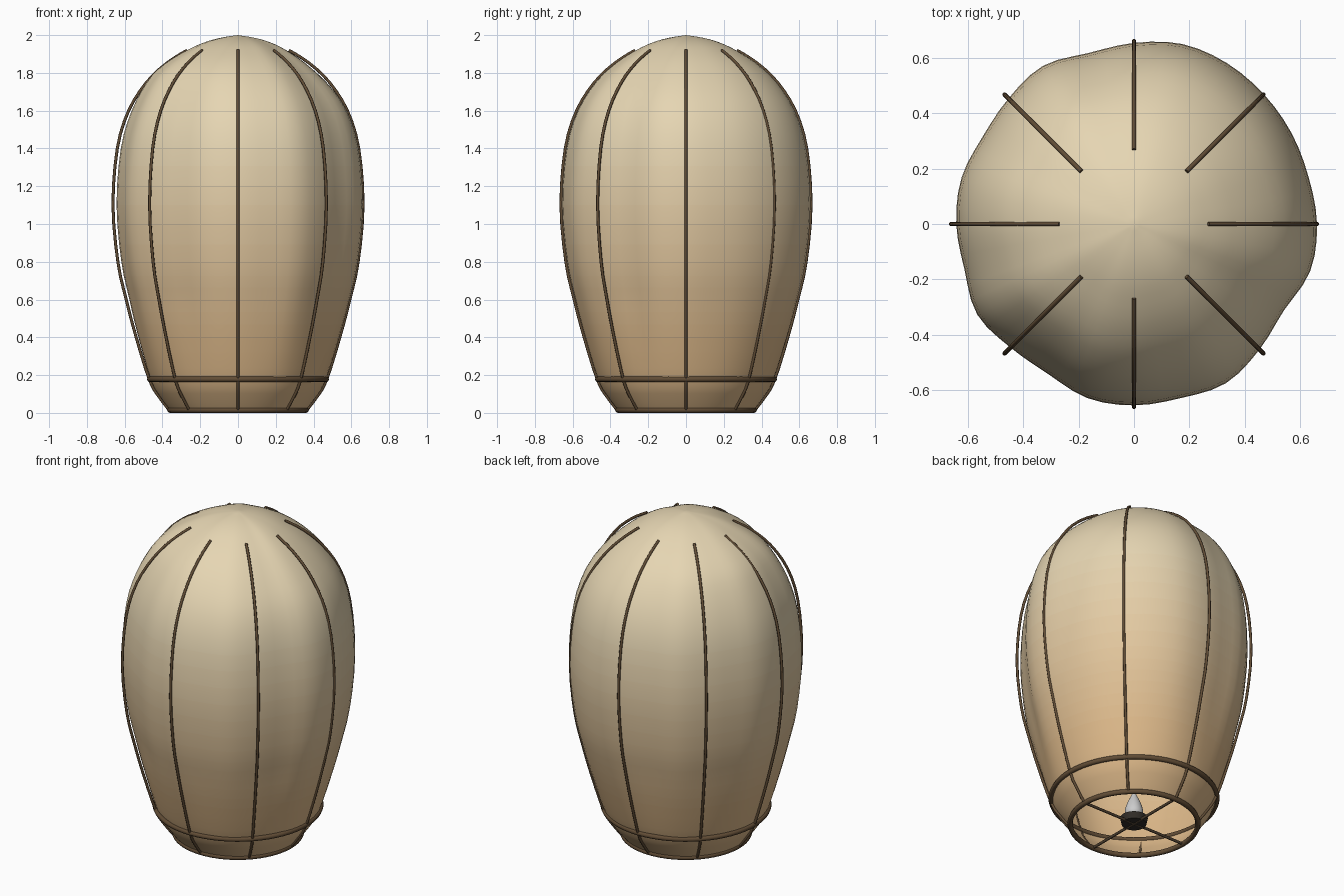
import bpy, bmesh, math
from mathutils import Vector

if "Cube" in bpy.data.objects:
    bpy.data.objects.remove(bpy.data.objects["Cube"])

# (height, radius) outline shared by the paper and the ribs
PROFILE = [(0.015, 0.36), (0.08, 0.41), (0.17, 0.463), (0.4, 0.535), (0.6, 0.588),
           (0.8, 0.632), (1.1, 0.658), (1.4, 0.635), (1.6, 0.575), (1.75, 0.48),
           (1.85, 0.375), (1.92, 0.265), (1.96, 0.18), (1.985, 0.095), (2.0, 0.0)]
# paper radius every 15 degrees at the widest height
OUTLINE = [.662, .654, .658, .664, .672, .674, .655, .64, .66, .642, .632, .646,
           .643, .635, .655, .632, .625, .652, .656, .652, .665, .642, .626, .66]


def spline(p0, p1, p2, p3, t):
    return 0.5 * (2 * p1 + (p2 - p0) * t + (2 * p0 - 5 * p1 + 4 * p2 - p3) * t * t
                  + (3 * p1 - p0 - 3 * p2 + p3) * t ** 3)


def smooth_profile(pts, steps):
    v = [Vector(p) for p in pts]
    out = []
    for i in range(len(v) - 1):
        a, d = v[max(i - 1, 0)], v[min(i + 2, len(v) - 1)]
        out += [spline(a, v[i], v[i + 1], d, s / steps) for s in range(steps)]
    return out + [v[-1]]


def material(name, rgb):
    m = bpy.data.materials.new(name)
    m.diffuse_color = (*rgb, 1)
    m.use_nodes = True
    m.node_tree.nodes["Principled BSDF"].inputs["Base Color"].default_value = m.diffuse_color
    return m


def add_mesh(name, bm, mats):
    me = bpy.data.meshes.new(name)
    bm.normal_update()
    bm.to_mesh(me)
    bm.free()
    for p in me.polygons:
        p.use_smooth = True
    ob = bpy.data.objects.new(name, me)
    bpy.context.collection.objects.link(ob)
    for m in mats:
        me.materials.append(m)
    return ob


def tube(name, pts, radius, mat, closed=False):
    cu = bpy.data.curves.new(name, 'CURVE')
    cu.dimensions = '3D'
    cu.bevel_depth = radius
    cu.bevel_resolution = 2
    cu.use_fill_caps = True
    sp = cu.splines.new('POLY')
    sp.points.add(len(pts) - 1)
    for p, co in zip(sp.points, pts):
        p.co = (*co, 1)
    sp.use_cyclic_u = closed
    ob = bpy.data.objects.new(name, cu)
    bpy.context.collection.objects.link(ob)
    cu.materials.append(mat)
    return ob


def lathe(name, pts, seg, mats):
    bm = bmesh.new()
    rings = [[bm.verts.new((r * math.cos(2 * math.pi * k / seg), r * math.sin(2 * math.pi * k / seg), z))
              for k in range(seg)] for z, r in pts]
    for a, b in zip(rings, rings[1:]):
        for k in range(seg):
            bm.faces.new((a[k], a[(k + 1) % seg], b[(k + 1) % seg], b[k]))
    bmesh.ops.remove_doubles(bm, verts=bm.verts, dist=1e-5)
    return add_mesh(name, bm, mats)


bamboo = material("bamboo", (0.12, 0.073, 0.036))
wire = material("wire", (0.09, 0.06, 0.035))
black = material("burner_black", (0.03, 0.025, 0.02))

# Paper envelope: uneven round balloon, open below, warmer towards the flame
SEG = 72
rows = smooth_profile(PROFILE, 3)
paper_mats = []
bm = bmesh.new()
rings = []
for z, r in rows[:-1]:
    amount = min(1, max(0, (z - 0.02) / 0.6))
    lean = 0.02 * math.exp(-((z - 1.82) / 0.13) ** 2)
    ring = []
    for k in range(SEG):
        i, t = k // 3, (k % 3) / 3
        w = spline(OUTLINE[i - 1], OUTLINE[i], OUTLINE[(i + 1) % 24], OUTLINE[(i + 2) % 24], t) / 0.658
        a = 2 * math.pi * k / SEG
        rad = r * (1 + (w - 1) * amount) - lean * math.cos(a)
        ring.append(bm.verts.new((rad * math.cos(a), rad * math.sin(a), z)))
    rings.append(ring)
apex = bm.verts.new((0, 0, 2.0))
top_rgb, low_rgb = Vector((0.79, 0.67, 0.45)), Vector((0.72, 0.48, 0.25))
for j, a in enumerate(rings):
    f = min(1, max(0, (rows[j][0] - 0.3) / 1.1))
    paper_mats.append(material("paper_%02d" % j, low_rgb.lerp(top_rgb, f)))
    for k in range(SEG):
        n = (k + 1) % SEG
        if j + 1 < len(rings):
            face = bm.faces.new((a[k], a[n], rings[j + 1][n], rings[j + 1][k]))
        else:
            face = bm.faces.new((a[k], a[n], apex))
        face.material_index = j
add_mesh("paper_envelope", bm, paper_mats)

# Eight bent ribs
rib = [p for p in rows if p[0] <= 1.921]
for k in range(8):
    a = math.pi * k / 4
    tube("rib_%d" % k, [((r + 0.004) * math.cos(a), (r + 0.004) * math.sin(a), z) for z, r in rib],
         0.008, bamboo)

# Base hoop and upper hoop
for name, r, z in (("base_hoop", 0.36, 0.015), ("upper_hoop", 0.467, 0.178)):
    tube(name, [(r * math.cos(math.pi * k / 32), r * math.sin(math.pi * k / 32), z) for k in range(64)],
         0.015, bamboo, True)

# Crossed support wires
tube("cross_wire_x", [(-0.36, 0, 0.015), (0.36, 0, 0.015)], 0.008, wire)
tube("cross_wire_y", [(0, -0.36, 0.015), (0, 0.36, 0.015)], 0.008, wire)

# Burner cup and teardrop flame
cup = lathe("burner_cup", [(0.01, 0), (0.01, 0.07), (0.05, 0.078), (0.05, 0)], 32, [black])
for p in cup.data.polygons:
    p.use_smooth = abs(p.normal.z) < 0.9
lathe("flame", smooth_profile([(0.045, 0), (0.06, 0.04), (0.09, 0.052), (0.14, 0.04),
                               (0.19, 0.018), (0.23, 0)], 3), 24, [])
